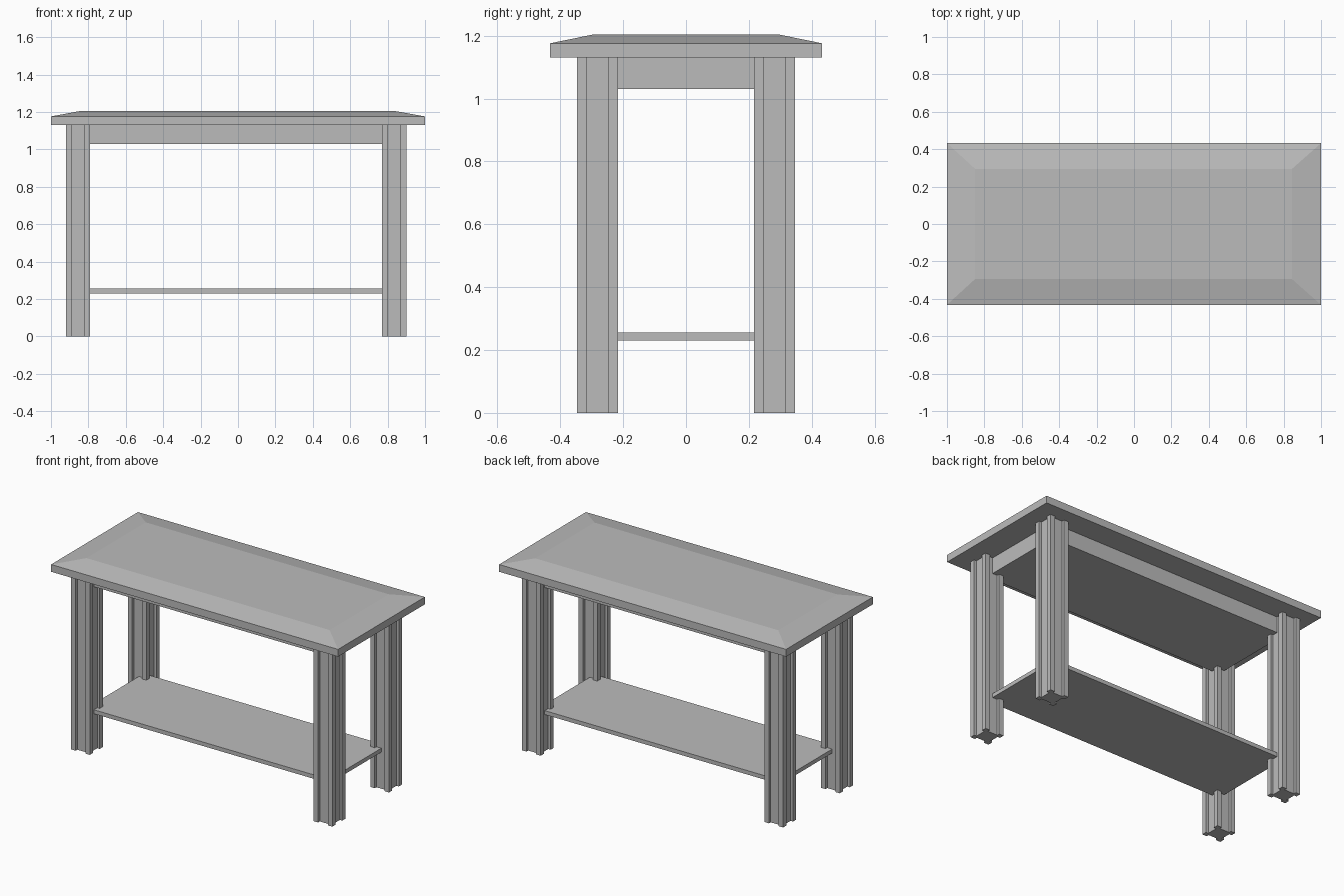
import bpy
import bmesh

cube = bpy.data.objects.get("Cube")
if cube:
    bpy.data.objects.remove(cube, do_unlink=True)

grey = bpy.data.materials.new("plain grey")
grey.use_nodes = True
colour = (0.5, 0.5, 0.5, 1)
grey.diffuse_color = colour
grey.node_tree.nodes["Principled BSDF"].inputs["Base Color"].default_value = colour


def finish(name, bm):
    bmesh.ops.recalc_face_normals(bm, faces=bm.faces)
    mesh = bpy.data.meshes.new(name)
    bm.to_mesh(mesh)
    bm.free()
    mesh.materials.append(grey)
    obj = bpy.data.objects.new(name, mesh)
    bpy.context.collection.objects.link(obj)
    return obj


def prism(name, outline, z0, z1):
    """Extrude a flat outline from z0 up to z1."""
    bm = bmesh.new()
    base = bm.faces.new([bm.verts.new((x, y, z0)) for x, y in outline])
    new = bmesh.ops.extrude_face_region(bm, geom=[base])["geom"]
    for v in new:
        if isinstance(v, bmesh.types.BMVert):
            v.co.z = z1
    return finish(name, bm)


def rectangle(x0, x1, y):
    return [(x0, -y), (x1, -y), (x1, y), (x0, y)]


LEG_X = {"right": -0.855, "left": 0.835}
LEG_Y = {"front": -0.282, "back": 0.282}
LEG_TOP = 1.13

# Square legs with a shallow groove down each side
half, groove, floor = 0.065, 0.034, 0.048
side = [(-half, -half), (-groove, -half), (-groove, -floor),
        (groove, -floor), (groove, -half)]
section = []
for turn in range(4):
    section += side
    side = [(-y, x) for x, y in side]

for end, cy in LEG_Y.items():
    for hand, cx in LEG_X.items():
        prism(f"{end}_{hand}_leg", [(cx + x, cy + y) for x, y in section], 0, LEG_TOP)

# Shelf and apron reach to the leg centres
between_legs = rectangle(LEG_X["right"], LEG_X["left"], LEG_Y["back"])
prism("shelf", between_legs, 0.23, 0.255)
prism("apron", between_legs, 1.03, LEG_TOP)

# Table top: slab with a wide sloping border
bm = bmesh.new()
rings = []
for outline, z in ((rectangle(-1, 1, 0.432), LEG_TOP),
                   (rectangle(-1, 1, 0.432), 1.176),
                   (rectangle(-0.85, 0.845, 0.295), 1.204)):
    rings.append([bm.verts.new((x, y, z)) for x, y in outline])
for low, high in zip(rings, rings[1:]):
    for i in range(4):
        j = (i + 1) % 4
        bm.faces.new((low[i], low[j], high[j], high[i]))
bm.faces.new(rings[0])
bm.faces.new(rings[-1])
finish("table_top", bm)
